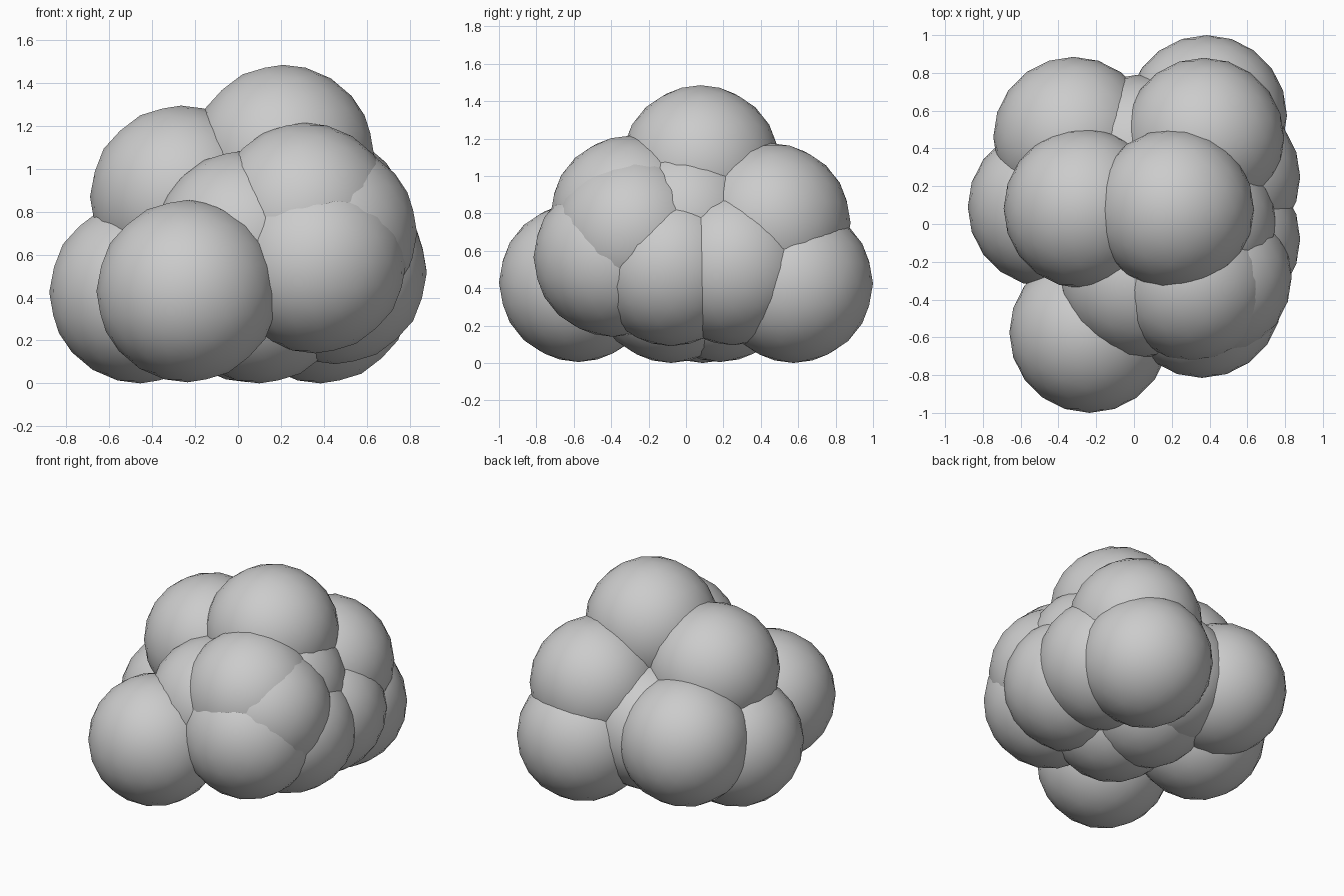
import bpy

if "Cube" in bpy.data.objects:
    bpy.data.objects.remove(bpy.data.objects["Cube"])

R = 0.425

def lobe(name, x, y, z, r=R):
    # coarse, smooth-shaded ball
    bpy.ops.mesh.primitive_ico_sphere_add(subdivisions=3, radius=r, location=(x, y, z))
    ob = bpy.context.object
    ob.name = name
    bpy.ops.object.shade_smooth()

# overlapping balls of the cluster
lobes = {
    "front_left_ball": (-0.235, -0.575, 0.43),
    "front_right_ball": (0.36, -0.39, 0.565),
    "front_upper_ball": (0.31, -0.30, 0.79),
    "centre_front_ball": (0.03, -0.285, 0.66),
    "right_upper_ball": (0.41, -0.28, 0.70),
    "right_middle_ball": (0.33, 0.0, 0.755),
    "right_low_front_ball": (0.455, -0.08, 0.515),
    "right_low_back_ball": (0.455, 0.25, 0.52),
    "top_ball": (0.21, 0.078, 1.06),
    "top_left_ball": (-0.265, 0.082, 0.87),
    "left_ball": (-0.455, 0.09, 0.425),
    "back_left_ball": (-0.32, 0.46, 0.53),
    "back_upper_ball": (0.37, 0.455, 0.75),
    "back_right_ball": (0.385, 0.575, 0.425),
    "back_inner_ball": (0.02, 0.365, 0.52),
    "base_front_ball": (0.10, -0.08, 0.425),
    "base_back_ball": (0.05, 0.18, 0.43),
}
for name, pos in lobes.items():
    lobe(name, *pos)
